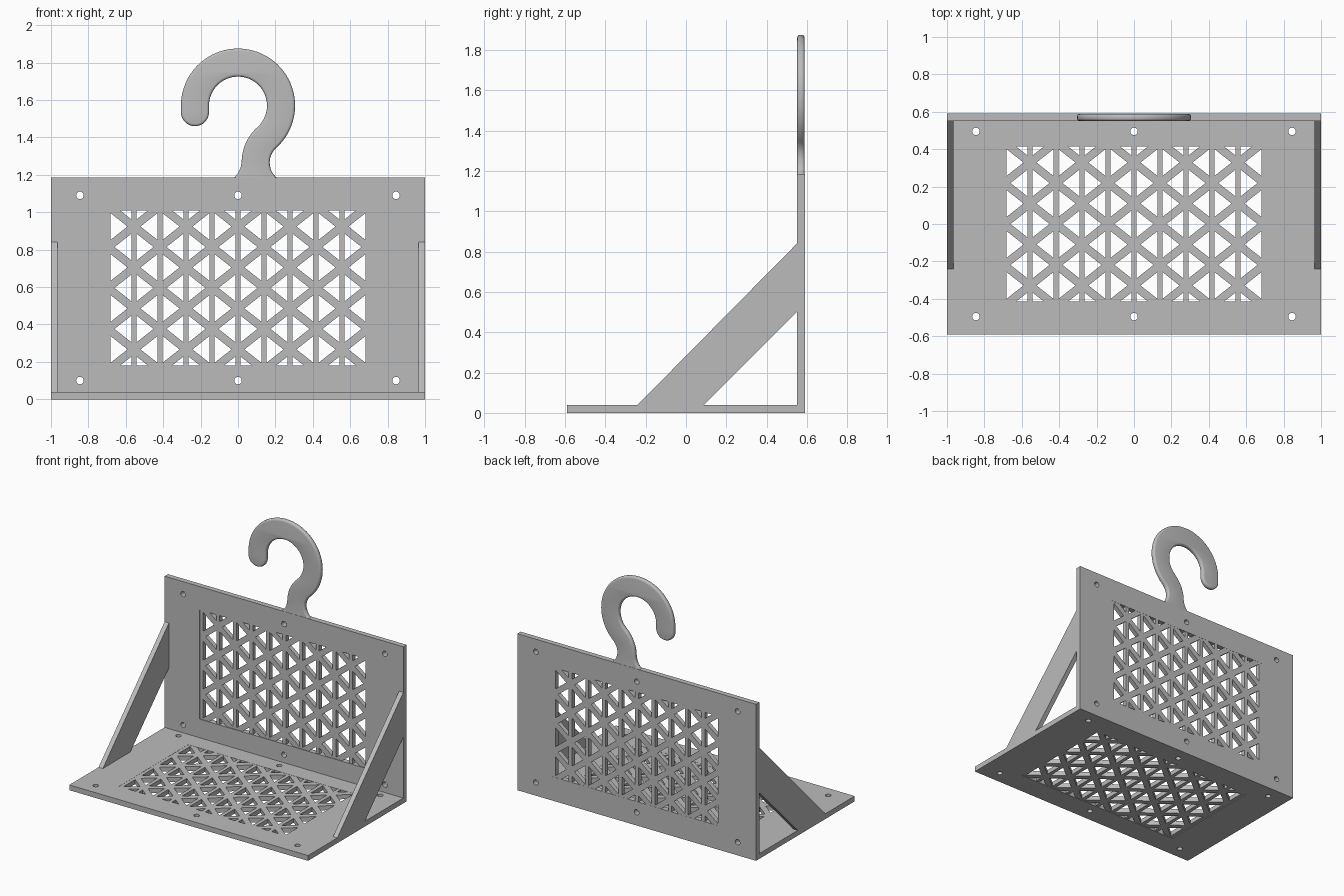
import bpy, bmesh, math

if "Cube" in bpy.data.objects:
    bpy.data.objects.remove(bpy.data.objects["Cube"])

grey = bpy.data.materials.new("plain_grey")
grey.use_nodes = True
COLOUR = (0.5, 0.5, 0.5, 1)
grey.diffuse_color = COLOUR
grey.node_tree.nodes["Principled BSDF"].inputs["Base Color"].default_value = COLOUR

T = 0.04            # plate thickness
PITCH = 0.139       # spacing of the lattice columns
RISE = 0.1095       # half the node spacing along a column
BAR = 0.028         # upright bar width
DIAG = 0.043        # diagonal bar width
WIN_X, WIN_Y = 0.707, 0.414
FLAT = (0, 0, 0)
UPRIGHT = (math.pi / 2, 0, 0)
SIDEWAYS = (math.pi / 2, 0, math.pi / 2)


def slab(name, loops, thick, loc, rot, bevel=0.0):
    """Fill closed 2D loops (inner loops are holes) and give them thickness."""
    cu = bpy.data.curves.new(name, "CURVE")
    cu.dimensions, cu.fill_mode = "2D", "BOTH"
    cu.extrude = thick / 2 - bevel
    cu.bevel_depth, cu.offset, cu.bevel_resolution = bevel, -bevel, 3
    for pts in loops:
        sp = cu.splines.new("POLY")
        sp.points.add(len(pts) - 1)
        for p, (x, y) in zip(sp.points, pts):
            p.co = (x, y, 0, 1)
        sp.use_cyclic_u = True
    temp = bpy.data.objects.new(name + "_outline", cu)
    bpy.context.collection.objects.link(temp)
    deps = bpy.context.evaluated_depsgraph_get()
    me = bpy.data.meshes.new_from_object(temp.evaluated_get(deps))
    bpy.data.objects.remove(temp)
    bm = bmesh.new()
    bm.from_mesh(me)
    bmesh.ops.remove_doubles(bm, verts=bm.verts, dist=1e-5)
    bmesh.ops.recalc_face_normals(bm, faces=bm.faces)
    bm.to_mesh(me)
    bm.free()
    me.name = name
    me.materials.clear()
    me.materials.append(grey)
    ob = bpy.data.objects.new(name, me)
    ob.location, ob.rotation_euler = loc, rot
    bpy.context.collection.objects.link(ob)
    bpy.ops.object.select_all(action="DESELECT")
    ob.select_set(True)
    bpy.context.view_layer.objects.active = ob
    bpy.ops.object.shade_smooth_by_angle(angle=math.radians(35))
    return ob


def rect(x, y):
    return [(-x, -y), (x, -y), (x, y), (-x, y)]


def arc(cx, cy, r, start, end, n):
    angles = [math.radians(start + (end - start) * i / n) for i in range(n + 1)]
    return [(cx + r * math.cos(a), cy + r * math.sin(a)) for a in angles]


def clip(poly, sign):
    """Trim a polygon to the window's upper (1) or lower (-1) edge."""
    out = []
    for (ax, ay), (bx, by) in zip(poly, poly[1:] + poly[:1]):
        da, db = WIN_Y - sign * ay, WIN_Y - sign * by
        if da >= 0:
            out.append((ax, ay))
        if da * db < 0:
            t = da / (da - db)
            out.append((ax + t * (bx - ax), ay + t * (by - ay)))
    return out


def lattice_cells():
    """Triangular openings between the upright and diagonal bars."""
    tip = DIAG / 2 / math.sin(math.atan2(RISE, PITCH))
    half = (PITCH - BAR / 2 - tip) * RISE / PITCH
    cells = []
    for col in range(-5, 5):
        for row in range(-4, 5):
            # the apex falls on a node, alternating left and right
            right = (col + 1 + row) % 2 == 1
            base = col * PITCH + BAR / 2 if right else (col + 1) * PITCH - BAR / 2
            apex = (col + 1) * PITCH - tip if right else col * PITCH + tip
            y = row * RISE
            tri = clip(clip([(base, y - half), (apex, y), (base, y + half)], 1), -1)
            if len(tri) > 2:
                cells.append(tri)
    return cells


def panel(name, loc, rot, recess_side):
    """Frame with screw holes and a lattice set slightly back on one face."""
    holes = [arc(x, y, 0.02, 0, 345, 23) for x in (-0.845, 0, 0.845) for y in (-0.495, 0.495)]
    slab(name + "_frame", [rect(1, 0.59), rect(WIN_X, WIN_Y)] + holes, T, loc, rot)
    grid = slab(name + "_lattice", [rect(0.73, 0.44)] + lattice_cells(), T - 0.006, loc, rot)
    for v in grid.data.vertices:
        v.co.z -= recess_side * 0.002


# Base and back panels
panel("base", (0, 0, T / 2), FLAT, -1)
panel("back", (0, 0.59 - T / 2, 0.595), UPRIGHT, 1)

# Slanted braces at both ends
brace = [(-0.245, 0.035), (0.085, 0.035), (0.555, 0.505), (0.555, 0.845)]
for side, label in ((1, "left"), (-1, "right")):
    slab(label + "_brace", [brace], 0.036, (side * 0.982, 0, 0), SIDEWAYS)

# Hanging hook: main ring, rounded tip and an S-shaped neck that flares out
TOP, OUT, INN = 1.57, 0.305, 0.155
mid = (OUT + INN) / 2
reach = OUT + 0.105
nx, nz = reach * math.cos(math.radians(48)), TOP - reach * math.sin(math.radians(48))
outline = (
    arc(0, TOP, OUT, -48, 180, 48)
    + arc(-mid, TOP - 0.035, (OUT - INN) / 2, 180, 360, 20)
    + arc(0, TOP, INN, 180, -47, 40)
    + arc(nx, nz, reach - INN, 132, 178, 12)
    + arc(nx - reach + INN - 0.12, nz + 0.01, 0.12, -4, -75, 10)
    + arc(nx, nz, 0.105, 240, 134, 14)
)
slab("hook", [outline], T - 0.003, (0, 0.59 - T / 2, 0), UPRIGHT, bevel=0.014)
